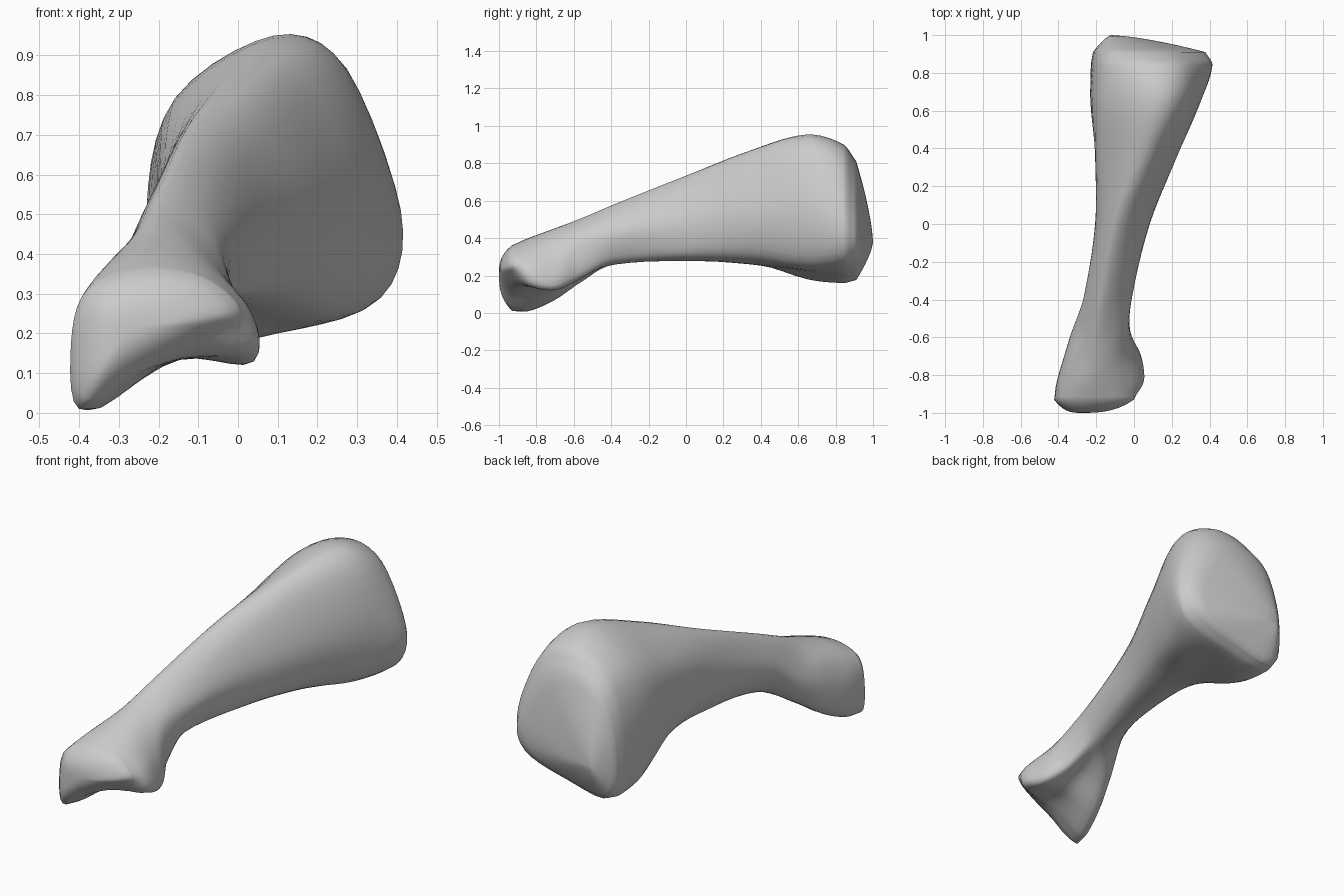
import bpy
import bmesh
from mathutils import Vector

default_cube = bpy.data.objects.get("Cube")
if default_cube:
    bpy.data.objects.remove(default_cube, do_unlink=True)

AROUND = 5   # subdivisions between neighbouring profile points
ALONG = 5    # subdivisions between neighbouring profiles
CAP_RINGS = 7

# Cross-sections along the bone as (x, z), clockwise from the lower left
stations = [-.93, -.84, -.7, -.57, -.38, 0, .34, .64, .84, .91]

# Small end with a long spur and a short knuckle
small_end = [
    [(-.4, .01), (-.42, .18), (-.38, .31), (-.25, .36), (-.09, .34), (0, .26), (-.07, .2), (-.25, .1)],
    [(-.37, .01), (-.41, .2), (-.36, .34), (-.24, .4), (-.09, .37), (.03, .26), (.03, .15), (-.17, .13)],
    [(-.33, .07), (-.37, .22), (-.33, .37), (-.22, .45), (-.1, .42), (0, .29), (.03, .13), (-.14, .14)],
    [(-.28, .16), (-.33, .27), (-.29, .4), (-.21, .5), (-.09, .46), (-.03, .37), (-.03, .19), (-.14, .2)],
]
# Slim shaft widening into the broad end
broad_end = [
    [(-.19, .28), (-.26, .38), (-.25, .48), (-.18, .58), (-.08, .54), (-.01, .43), (-.04, .3), (-.1, .26)],
    [(-.12, .3), (-.2, .44), (-.19, .6), (-.11, .73), (0, .68), (.08, .5), (.06, .33), (-.02, .28)],
    [(-.14, .31), (-.2, .48), (-.18, .7), (0, .86), (.13, .81), (.22, .54), (.17, .32), (.02, .26)],
    [(-.18, .2), (-.23, .51), (-.16, .79), (.09, .95), (.26, .87), (.35, .54), (.28, .27), (.05, .22)],
    [(-.19, .18), (-.22, .5), (-.14, .78), (.07, .9), (.27, .83), (.41, .51), (.36, .29), (.1, .2)],
    [(-.18, .19), (-.21, .46), (-.13, .72), (.04, .81), (.22, .75), (.37, .48), (.33, .31), (.08, .22)],
]
profiles = small_end + broad_end


def hermite(a, b, tangent_a, tangent_b, t):
    """Cubic blend from a to b with the given end tangents."""
    s = 1 - t
    return (a * (s * s * (1 + 2 * t)) + b * (t * t * (1 + 2 * s))
            + tangent_a * (t * s * s) - tangent_b * (t * t * s))


def smooth_loop(points):
    """Round a closed profile through its points."""
    count = len(points)
    result = []
    for i in range(count):
        before, a, b, after = (points[(i + k) % count] for k in (-1, 0, 1, 2))
        for step in range(AROUND):
            result.append(hermite(a, b, (b - before) / 2, (after - a) / 2, step / AROUND))
    return result


def slope(rings, i, j):
    """Change of one ring point per unit of length."""
    low, high = max(i - 1, 0), min(i + 1, len(rings) - 1)
    return (rings[high][j] - rings[low][j]) / (stations[high] - stations[low])


def blend_rings(rings):
    """Fill in smooth rings between the given ones."""
    result = []
    for i in range(len(rings) - 1):
        span = stations[i + 1] - stations[i]
        for step in range(ALONG):
            t = step / ALONG
            result.append([hermite(rings[i][j], rings[i + 1][j], slope(rings, i, j) * span,
                                   slope(rings, i + 1, j) * span, t)
                           for j in range(len(rings[i]))])
    result.append(rings[-1])
    return result


def dome(ring, pole, fullness):
    """Rings that close an end towards its pole; a low fullness is nearly a cone."""
    result = []
    for k in range(1, CAP_RINGS):
        across = 1 - k / CAP_RINGS
        forward = 1 - across ** fullness
        result.append([Vector((pole.x + (p.x - pole.x) * across,
                               p.y + (pole.y - p.y) * forward,
                               pole.z + (p.z - pole.z) * across)) for p in ring])
    return result


# Skin of the bone
keys = [smooth_loop([Vector((x, y, z)) for x, z in profile])
        for y, profile in zip(stations, profiles)]
body = blend_rings(keys)
front_pole, back_pole = Vector((-.28, -1, .21)), Vector((-.12, 1, .38))
rings = dome(body[0], front_pole, 2.8)[::-1] + body + dome(body[-1], back_pole, 1.45)

bm = bmesh.new()
loops = [[bm.verts.new(p) for p in ring] for ring in rings]
size = len(loops[0])
for near, far in zip(loops, loops[1:]):
    for j in range(size):
        k = (j + 1) % size
        bm.faces.new((near[j], near[k], far[k], far[j]))
for loop, pole in ((loops[0], front_pole), (loops[-1], back_pole)):
    tip = bm.verts.new(pole)
    for j in range(size):
        bm.faces.new((loop[j], loop[(j + 1) % size], tip))
bmesh.ops.recalc_face_normals(bm, faces=bm.faces)
for face in bm.faces:
    face.smooth = True

mesh = bpy.data.meshes.new("bone")
bm.to_mesh(mesh)
bm.free()
bone = bpy.data.objects.new("bone", mesh)
bpy.context.collection.objects.link(bone)

# Plain pale grey
grey = bpy.data.materials.new("pale grey")
grey.use_nodes = True
colour = (.6, .6, .6, 1)
grey.diffuse_color = colour
grey.node_tree.nodes["Principled BSDF"].inputs["Base Color"].default_value = colour
mesh.materials.append(grey)
